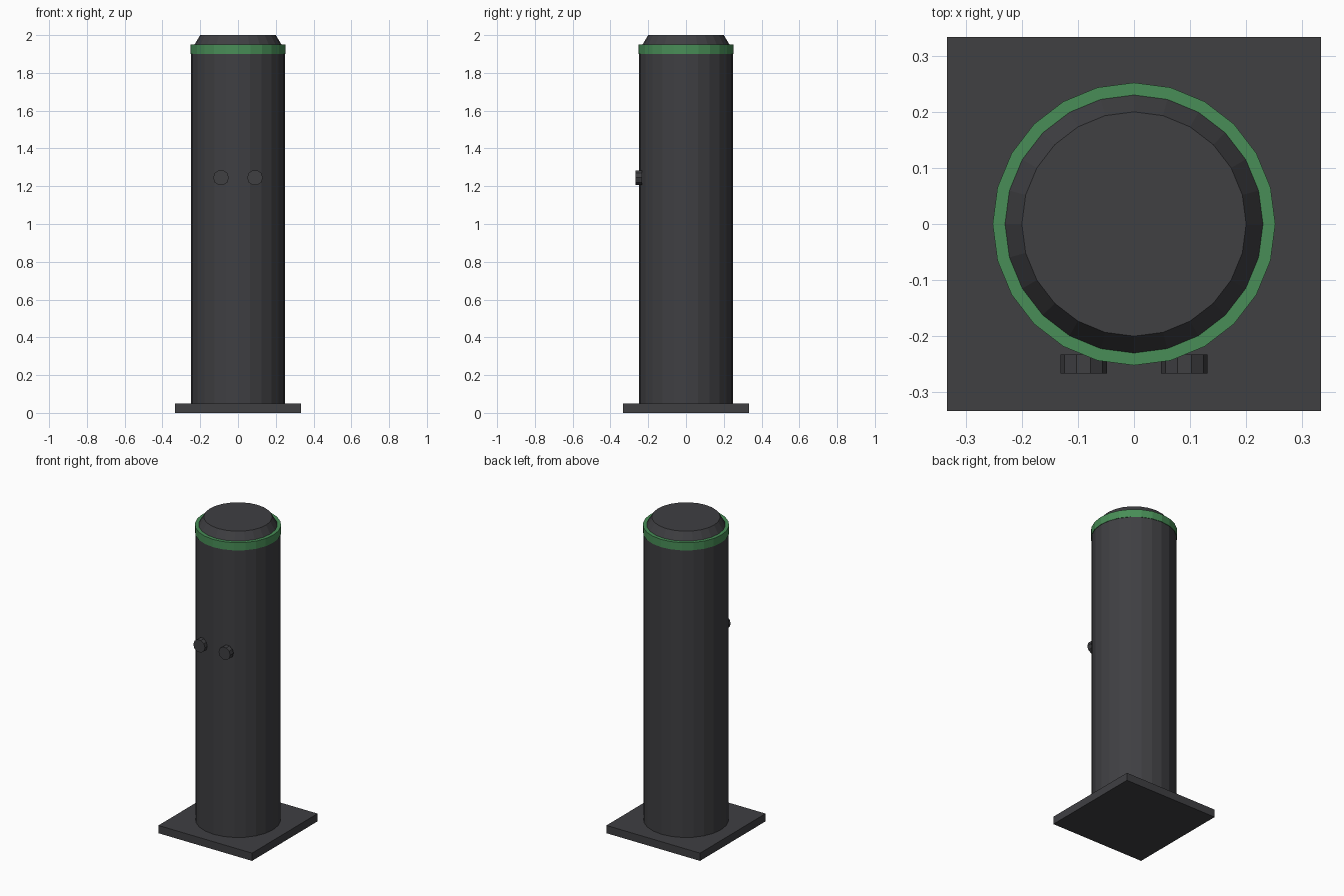
import bpy
import bmesh
from math import cos, sin, pi, radians

if "Cube" in bpy.data.objects:
    bpy.data.objects.remove(bpy.data.objects["Cube"])


def material(name, color):
    m = bpy.data.materials.new(name)
    m.diffuse_color = color
    m.use_nodes = True
    m.node_tree.nodes["Principled BSDF"].inputs["Base Color"].default_value = m.diffuse_color
    return m


DARK = material("charcoal", (0.05, 0.05, 0.055, 1))
GREEN = material("green", (0.065, 0.27, 0.095, 1))


def lathe(name, profile, mat, sides=24, closed=False):
    """Revolve (radius, z) points around z; open profiles get end caps."""
    bm = bmesh.new()
    rings = [[bm.verts.new((r * cos(2 * pi * i / sides), r * sin(2 * pi * i / sides), z))
              for i in range(sides)] for r, z in profile]
    pairs = list(zip(rings, rings[1:]))
    if closed:
        pairs.append((rings[-1], rings[0]))
    else:
        bm.faces.new(rings[0])
        bm.faces.new(rings[-1])
    for a, b in pairs:
        for i in range(sides):
            j = (i + 1) % sides
            bm.faces.new((a[i], a[j], b[j], b[i]))
    bmesh.ops.recalc_face_normals(bm, faces=bm.faces)
    mesh = bpy.data.meshes.new(name)
    bm.to_mesh(mesh)
    bm.free()
    mesh.materials.append(mat)
    ob = bpy.data.objects.new(name, mesh)
    bpy.context.collection.objects.link(ob)
    return ob


# Square base plate
bpy.ops.mesh.primitive_cube_add(size=1, location=(0, 0, 0.025))
base = bpy.context.object
base.name = "base_plate"
base.scale = (0.667, 0.667, 0.05)
base.data.materials.append(DARK)

# Post, coloured band and tapered cap
lathe("post", [(0.249, 0.05), (0.249, 1.90)], DARK)
lathe("band", [(0.252, 1.90), (0.252, 1.95), (0.23, 1.95), (0.23, 1.90)], GREEN, closed=True)
lathe("cap", [(0.23, 1.90), (0.23, 1.95), (0.20, 2.0)], DARK)

# Two ten-sided buttons on the front
for side, x in (("left", -0.09), ("right", 0.09)):
    button = lathe("button_" + side, [(0.0415, -0.017), (0.0415, 0.017)], DARK, sides=10)
    button.rotation_euler.x = radians(90)
    button.location = (x, -0.25, 1.245)
